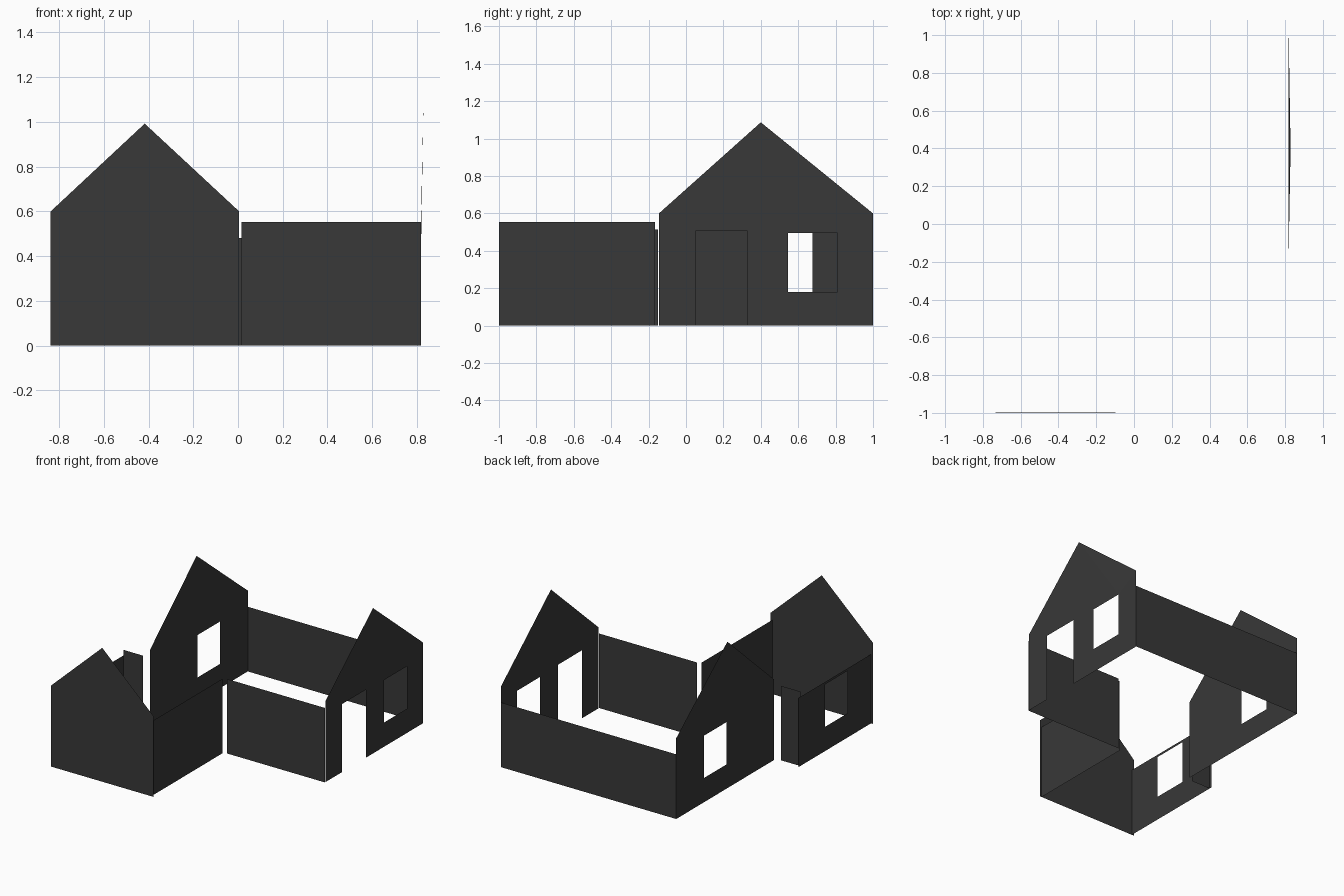
import bpy, bmesh
from mathutils import Vector

if "Cube" in bpy.data.objects:
    bpy.data.objects.remove(bpy.data.objects["Cube"])

dark = bpy.data.materials.new("dark_grey")
dark.diffuse_color = (0.04, 0.04, 0.04, 1)
dark.use_nodes = True
dark.node_tree.nodes["Principled BSDF"].inputs["Base Color"].default_value = dark.diffuse_color


def panel(name, axis, pos, outline, windows=(), lean=0.0):
    """Paper-thin wall at axis=pos; outline is (along, height), windows are (a0, a1, z0, z1)."""
    loops = [outline] + [[(a, z), (b, z), (b, t), (a, t)] for a, b, z, t in windows]
    peak = max(z for _, z in outline)
    bm = bmesh.new()
    for loop in loops:
        verts = []
        for u, z in loop:
            p = pos + (lean if z == peak else 0)
            verts.append(bm.verts.new((p, u, z) if axis == 'x' else (u, p, z)))
        for a, b in zip(verts, verts[1:] + verts[:1]):
            bm.edges.new((a, b))
    normal = Vector((1, 0, 0)) if axis == 'x' else Vector((0, -1, 0))
    bmesh.ops.triangle_fill(bm, use_beauty=True, use_dissolve=False,
                            edges=bm.edges[:], normal=normal)
    me = bpy.data.meshes.new(name)
    bm.to_mesh(me)
    bm.free()
    me.materials.append(dark)
    ob = bpy.data.objects.new(name, me)
    bpy.context.collection.objects.link(ob)
    return ob


def rect(a, b, h):
    return [(a, 0), (b, 0), (b, h), (a, h)]


# Gable ends of the main house
roof = [(1.0, 0.6), (0.4, 1.087), (-0.145, 0.6)]
door = [(0.05, 0), (0.05, 0.505), (0.33, 0.505), (0.33, 0)]
panel("right_gable", 'x', 0.819, [(-0.145, 0)] + door + [(1.0, 0)] + roof,
      [(0.545, 0.81, 0.18, 0.495)], lean=0.01)
panel("left_gable", 'x', -0.62, [(-0.145, 0), (1.0, 0)] + roof,
      [(0.41, 0.677, 0.18, 0.495)])

# Long walls of the main house
panel("back_wall", 'y', 1.0, rect(-0.62, 0.819, 0.48))
panel("front_wall", 'y', -0.15, rect(0.015, 0.819, 0.553))
panel("short_front_wall", 'y', -0.17, rect(-0.82, -0.66, 0.553))

# Front wing
panel("wing_gable", 'y', -1.0,
      [(-0.837, 0), (0.005, 0), (0.005, 0.6), (-0.417, 0.992), (-0.837, 0.6)], lean=0.003)
panel("wing_right_wall", 'x', -0.012, rect(-1.0, -0.167, 0.553))
panel("wing_left_wall", 'x', -0.82, rect(-1.0, -0.15, 0.513),
      [(-0.725, -0.46, 0.18, 0.495)])
